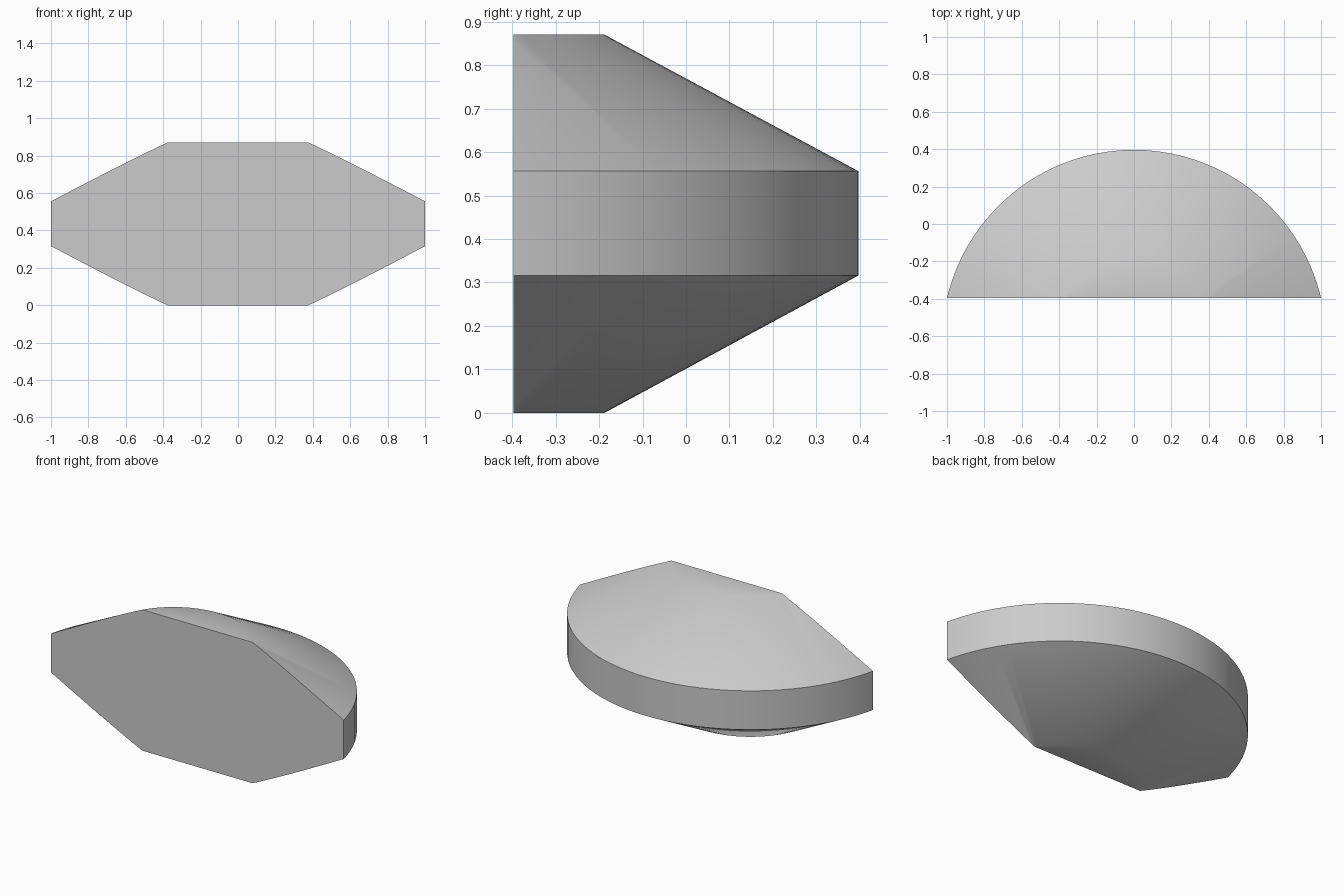
import bpy, bmesh, math
from mathutils import Matrix, Vector

cube = bpy.data.objects.get("Cube")
if cube:
    bpy.data.objects.remove(cube, do_unlink=True)

HALF_DEPTH = 0.3965
RIM_RADIUS = 1.027
CAP_RADIUS = 0.443
SEGMENTS = 96
AXIS = Vector((0, HALF_DEPTH - RIM_RADIUS, 0))

# Plain grey material
grey = bpy.data.materials.new("light_grey")
grey.use_nodes = True
colour = (0.6, 0.6, 0.6, 1)
grey.diffuse_color = colour
grey.node_tree.nodes["Principled BSDF"].inputs["Base Color"].default_value = colour

# Double-coned disc: revolve half of its profile around the axis
profile = [(0, 0), (CAP_RADIUS, 0), (RIM_RADIUS, 0.316),
           (RIM_RADIUS, 0.556), (CAP_RADIUS, 0.87), (0, 0.87)]
bm = bmesh.new()
verts = [bm.verts.new(AXIS + Vector((0, r, z))) for r, z in profile]
edges = [bm.edges.new(pair) for pair in zip(verts, verts[1:])]
bmesh.ops.spin(bm, geom=verts + edges, cent=AXIS, axis=(0, 0, 1),
               angle=math.tau, steps=SEGMENTS, use_duplicate=False)
bmesh.ops.remove_doubles(bm, verts=bm.verts[:], dist=0.0001)

# Flat front: slice the disc off-centre and close the cut
cut = bmesh.ops.bisect_plane(bm, geom=bm.verts[:] + bm.edges[:] + bm.faces[:],
                             plane_co=(0, -HALF_DEPTH, 0), plane_no=(0, -1, 0),
                             clear_outer=True)
rim = [e for e in cut["geom_cut"] if isinstance(e, bmesh.types.BMEdge)]
bmesh.ops.contextual_create(bm, geom=rim)
bmesh.ops.recalc_face_normals(bm, faces=bm.faces[:])

mesh = bpy.data.meshes.new("sliced_disc")
bm.to_mesh(mesh)
bm.free()
mesh.materials.append(grey)
body = bpy.data.objects.new("sliced_disc", mesh)
bpy.context.collection.objects.link(body)

# Smooth curved walls, crisp rim and front edges
bpy.ops.object.select_all(action="DESELECT")
body.select_set(True)
bpy.context.view_layer.objects.active = body
bpy.ops.object.shade_smooth_by_angle(angle=math.radians(30))
